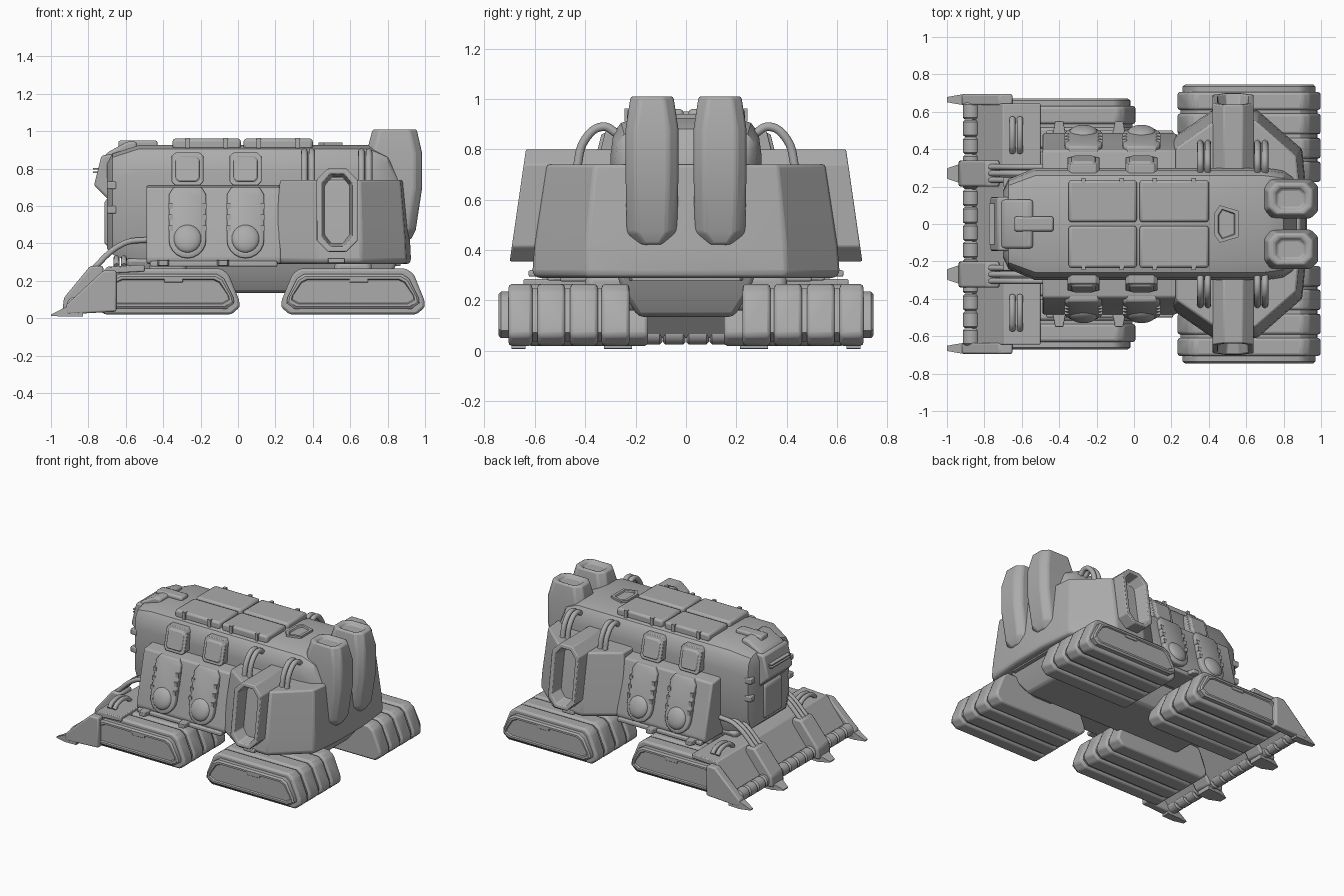
import bpy, bmesh, math

if "Cube" in bpy.data.objects:
    bpy.data.objects.remove(bpy.data.objects["Cube"])

grey = bpy.data.materials.new("plain_grey")
grey.diffuse_color = (0.41, 0.41, 0.41, 1)
grey.use_nodes = True
grey.node_tree.nodes["Principled BSDF"].inputs["Base Color"].default_value = grey.diffuse_color


def finish(name, bm, bevel=0.0, seg=2):
    bmesh.ops.recalc_face_normals(bm, faces=bm.faces)
    me = bpy.data.meshes.new(name)
    bm.to_mesh(me)
    bm.free()
    ob = bpy.data.objects.new(name, me)
    bpy.context.collection.objects.link(ob)
    me.materials.append(grey)
    if bevel:
        m = ob.modifiers.new("bevel", "BEVEL")
        m.width, m.segments, m.limit_method, m.angle_limit = bevel, seg, "ANGLE", 0.45
    bpy.ops.object.select_all(action="DESELECT")
    ob.select_set(True)
    bpy.context.view_layer.objects.active = ob
    bpy.ops.object.shade_smooth_by_angle(angle=math.radians(32))
    return ob


def loft(name, rings, bevel=0.0, seg=2):
    """Skin matching closed rings of points and cap both ends."""
    bm = bmesh.new()
    vs = [[bm.verts.new(p) for p in r] for r in rings]
    n = len(vs[0])
    for a, b in zip(vs, vs[1:]):
        for i in range(n):
            bm.faces.new((a[i], a[(i + 1) % n], b[(i + 1) % n], b[i]))
    bm.faces.new(vs[0])
    bm.faces.new(vs[-1])
    return finish(name, bm, bevel, seg)


def side_prism(name, pts, y0, y1, bevel=0.0):
    return loft(name, [[(x, y, z) for x, z in pts] for y in (y0, y1)], bevel)


def box(name, x0, x1, y0, y1, z0, z1, bevel=0.0):
    return side_prism(name, [(x0, z0), (x1, z0), (x1, z1), (x0, z1)], y0, y1, bevel)


def octagon(x0, x1, z0, z1, c):
    return [(x0 + c, z0), (x1 - c, z0), (x1, z0 + c), (x1, z1 - c),
            (x1 - c, z1), (x0 + c, z1), (x0, z1 - c), (x0, z0 + c)]


def shrink(pts, d):
    """Pull an outline inwards about its bounding box centre by d."""
    xs, zs = [p[0] for p in pts], [p[1] for p in pts]
    cx, cz = (min(xs) + max(xs)) / 2, (min(zs) + max(zs)) / 2
    kx, kz = 1 - 2 * d / (max(xs) - min(xs)), 1 - 2 * d / (max(zs) - min(zs))
    return [(cx + (x - cx) * kx, cz + (z - cz) * kz) for x, z in pts]


def tube(name, pts, r):
    cu = bpy.data.curves.new(name, "CURVE")
    cu.dimensions, cu.bevel_depth, cu.bevel_resolution, cu.use_fill_caps = "3D", r, 3, True
    sp = cu.splines.new("BEZIER")
    sp.bezier_points.add(len(pts) - 1)
    for b, p in zip(sp.bezier_points, pts):
        b.co = p
        b.handle_left_type = b.handle_right_type = "AUTO"
    cu.resolution_u = 6
    cu.materials.append(grey)
    ob = bpy.data.objects.new(name, cu)
    bpy.context.collection.objects.link(ob)


# main hull: rounded section swept along its length
def hull_ring(x, w, top, bot):
    h = [(0.62, 0), (0.86, -0.02), (0.96, -0.06), (1, -0.15)]
    half = [(w * a, top + b) for a, b in h] + [(w, bot + 0.1), (w * 0.85, bot)]
    return [(x, y, z) for y, z in half] + [(x, -y, z) for y, z in reversed(half)]


loft("hull", [hull_ring(*r) for r in [
    (-0.70, 0.18, 0.84, 0.37), (-0.67, 0.24, 0.88, 0.34), (-0.53, 0.30, 0.925, 0.28),
    (0.70, 0.30, 0.925, 0.28), (0.80, 0.285, 0.88, 0.28), (0.87, 0.25, 0.76, 0.28)]])
loft("belly", [[(x0, -w, z), (x1, -w, z), (x1, w, z), (x0, w, z)] for x0, x1, w, z in
               [(-0.5, 0.76, 0.19, 0.135), (-0.58, 0.82, 0.25, 0.23), (-0.6, 0.86, 0.28, 0.32)]], 0.02)

# rear compartment, flared towards the floor
plan = [(0.19, 0.45), (0.42, 0.61), (0.66, 0.61), (0.90, 0.40), (0.925, 0.14)]
plan += [(x, -y) for x, y in reversed(plan)]
loft("rear_compartment", [[(0.56 + (x - 0.56) * k, y * k, z) for x, y in plan] for k, z in
     [(0.97, 0.29), (1, 0.31), (0.985, 0.42), (0.905, 0.74)]], 0.012)

# roof plates, hinges and hatch
for x0, x1 in [(-0.35, 0.015), (0.03, 0.40)]:
    for y0, y1 in [(-0.235, -0.01), (0.01, 0.235)]:
        box("roof_plate", x0, x1, y0, y1, 0.90, 0.96, 0.015)
    for x in (x0 + 0.08, x1 - 0.08):
        for s in (1, -1):
            box("roof_hinge", x - 0.012, x + 0.012, s * 0.22, s * 0.245, 0.91, 0.963)
hatch = [(0.43, -0.06), (0.46, -0.10), (0.56, -0.07), (0.56, 0.07), (0.46, 0.10), (0.43, 0.06)]
loft("roof_hatch", [[(x, y, z) for x, y in o] for o, z in
     [(hatch, 0.9), (hatch, 0.94), (shrink(hatch, 0.02), 0.94), (shrink(hatch, 0.025), 0.93)]])

# nose: visor, brow and sensor
side_prism("visor", [(-0.77, 0.71), (-0.69, 0.63), (-0.62, 0.65), (-0.64, 0.88), (-0.73, 0.87)], -0.145, 0.145, 0.012)
side_prism("brow", [(-0.73, 0.84), (-0.70, 0.885), (-0.59, 0.945), (-0.54, 0.945), (-0.54, 0.86)], -0.13, 0.13, 0.015)
box("sensor_arm", -0.64, -0.43, -0.04, 0.04, 0.90, 0.95, 0.012)
for z in (0.78, 0.80):
    box("visor_slat", -0.775, -0.7, -0.11, 0.11, z - 0.004, z + 0.004)
side_prism("nose_plate", [(-0.715, 0.40), (-0.69, 0.38), (-0.69, 0.65), (-0.715, 0.62)], -0.1, 0.1, 0.01)

track = [(-0.34, 0.02), (0.34, 0.02), (0.385, 0.06), (0.38, 0.10), (0.325, 0.235),
         (0.285, 0.265), (-0.285, 0.265), (-0.325, 0.235), (-0.38, 0.10), (-0.385, 0.06)]
lean = lambda z: 0.515 - (z - 0.30) * 0.27
duct_y = lambda z: 0.70 - (z - 0.355) * 0.145

for s in (1, -1):
    # four track units, each with parallel belts and a side cover
    for cx, off in [(0.615, 0), (-0.375, -0.075)]:
        pts = [(cx + x, z) for x, z in track]
        side_prism("track_core", shrink(pts, 0.018), s * (0.225 + off), s * (0.70 + off))
        for a, b in [(0.225, 0.335), (0.35, 0.46), (0.48, 0.59), (0.61, 0.705)]:
            side_prism("track_belt", pts, s * (a + off), s * (b + off), 0.014)
        cover = shrink(pts, 0.03)
        rings = [(cover, 0.70), (cover, 0.735), (shrink(cover, 0.012), 0.745),
                 (shrink(cover, 0.025), 0.745), (shrink(cover, 0.03), 0.735)]
        loft("track_cover", [[(x, s * (y + off), z) for x, z in o] for o, y in rings])
        box("cover_latch", cx - 0.02, cx + 0.08, s * (0.73 + off), s * (0.742 + off), 0.19, 0.22, 0.004)
        box("track_axle", cx - 0.1, cx + 0.1, s * 0.15, s * 0.4, 0.16, 0.31, 0.03)

    # mid side block
    loft("side_block", [[(x, s * y, z) for y, z in
         [(0.2, 0.29), (0.475, 0.29), (0.485, 0.32), (0.395, 0.70), (0.2, 0.72)]] for x in (-0.49, 0.23)], 0.012)
    box("sill", -0.47, 0.21, s * 0.3, s * 0.5, 0.275, 0.305, 0.008)
    for x in (-0.40, -0.08):
        loft("sill_bracket", [[(x - w, s * y, 0.28), (x + w, s * y, 0.28), (x + w, s * y, 0.31), (x - w, s * y, 0.31)]
             for y, w in [(0.45, 0.04), (0.55, 0.022)]], 0.004)

    # pods on the side block: capsule, raised panel, round cap and upper box
    for x in (-0.27, 0.04):
        cap = [(x + 0.1 * math.cos(a), 0.42 + 0.1 * math.sin(a))
               for a in [math.pi * (1 + i / 10) for i in range(11)]]
        cap += [(x + 0.1, 0.66), (x + 0.075, 0.70), (x - 0.075, 0.70), (x - 0.1, 0.66)]
        inner = shrink(cap, 0.02)
        loft("pod", [[(px, s * f(z), z) for px, z in o] for o, f in
             [(cap, lambda z: 0.36), (cap, lambda z: lean(z) + 0.005), (inner, lambda z: lean(z) + 0.015)]], 0.006)
        bm = bmesh.new()
        bmesh.ops.create_uvsphere(bm, u_segments=24, v_segments=12, radius=0.075)
        for v in bm.verts:
            v.co = (x + v.co.x, s * (lean(0.42 + v.co.z) + 0.008 + v.co.y * 0.45 * s), 0.425 + v.co.z)
        finish("pod_cap", bm)
        up = octagon(x - 0.085, x + 0.085, 0.71, 0.885, 0.02)
        loft("upper_box", [[(px, s * (0.355 - (z - 0.71) * 0.25 + d), z) for px, z in o] for o, d in
             [(up, -0.12), (up, 0.005), (shrink(up, 0.02), 0.005), (shrink(up, 0.025), 0.018)]], 0.004)
        for z in (0.48, 0.54, 0.60):
            for e in (-1, 1):
                box("pod_clip", x + e * 0.09 - 0.012, x + e * 0.09 + 0.012,
                    s * (lean(z) - 0.02), s * (lean(z) + 0.018), z - 0.015, z + 0.015)

    # intake duct with recessed mouth
    o = octagon(0.42, 0.64, 0.355, 0.80, 0.06)
    loft("intake_duct", [[(x, s * y(z), z) for x, z in q] for q, y in
         [(o, lambda z: 0.29), (o, duct_y), (shrink(o, 0.028), duct_y),
          (shrink(o, 0.045), lambda z: duct_y(z) - 0.10)]], 0.006)
    box("skirt_step", 0.48, 0.57, s * 0.57, s * 0.625, 0.295, 0.32, 0.005)

    # paired roof pipes
    for x in (0.355, 0.395, 0.66, 0.70):
        tube("roof_pipe", [(x, s * 0.27, 0.86), (x, s * 0.33, 0.89), (x, s * 0.40, 0.84), (x, s * 0.435, 0.72)], 0.018)

    # rear exhaust stack
    rings = []
    for x0, x1, w, z in [(0.75, 0.925, 0.07, 0.42), (0.75, 0.95, 0.10, 0.47), (0.69, 0.985, 0.105, 0.70),
                         (0.685, 0.985, 0.105, 0.88), (0.72, 0.955, 0.085, 1.01)]:
        rings.append([(x, s * 0.135 + y, z) for x, y in octagon(x0, x1, -w, w, 0.04)])
    r = rings[-1]
    for k, dz in [(0.7, 0), (0.62, -0.02)]:
        rings.append([(0.8375 + (x - 0.8375) * k, s * 0.135 + (y - s * 0.135) * k, z + dz) for x, y, z in r])
    loft("exhaust_stack", rings, 0.012)

    # plough side cheek, lifting arm and teeth
    cheek = [(-0.92, 0.02), (-0.65, 0.035), (-0.65, 0.255), (-0.72, 0.255), (-0.92, 0.07)]
    side_prism("plough_cheek", cheek, s * 0.635, s * 0.695, 0.01)
    side_prism("plough_arm", [(-0.94, 0.03), (-0.93, 0.11), (-0.79, 0.28), (-0.72, 0.28), (-0.72, 0.2), (-0.82, 0.04)],
               s * 0.20, s * 0.34, 0.012)
    for y in (0.235, 0.27, 0.305):
        tube("arm_rod", [(-0.8, s * y, 0.24), (-0.61, s * y, 0.40), (-0.48, s * y, 0.42)], 0.016)
    for y, w in [(0.665, 0.028), (0.27, 0.055)]:
        loft("tooth", [[(x, s * y - k, z0), (x, s * y + k, z0), (x, s * y + k, z1), (x, s * y - k, z1)] for x, k, z0, z1 in
             [(-1.0, w * 0.5, 0.012, 0.02), (-0.92, w, 0.008, 0.06), (-0.83, w, 0.01, 0.05)]])
    for x in (-0.65, -0.61):
        tube("deck_rail", [(x, s * 0.385, 0.28), (x, s * 0.42, 0.31), (x, s * 0.53, 0.31), (x, s * 0.565, 0.28)], 0.016)
    for z in (0.58, 0.71):
        box("nose_lamp", -0.70, -0.65, s * 0.2, s * 0.25, z - 0.02, z + 0.02, 0.006)

# plough deck and segmented roller
side_prism("plough_deck", [(-0.87, 0.06), (-0.70, 0.275), (-0.50, 0.285), (-0.50, 0.25), (-0.68, 0.24), (-0.84, 0.05)],
           -0.645, 0.645, 0.006)
for i in range(14):
    y = -0.65 + i * 0.093
    rings = [[(-0.87 + r * math.cos(a), yy, 0.07 + r * math.sin(a)) for a in [k * math.pi / 8 for k in range(16)]]
             for yy, r in [(y, 0.034), (y + 0.01, 0.045), (y + 0.08, 0.045), (y + 0.091, 0.034)]]
    loft("roller_segment", rings)
